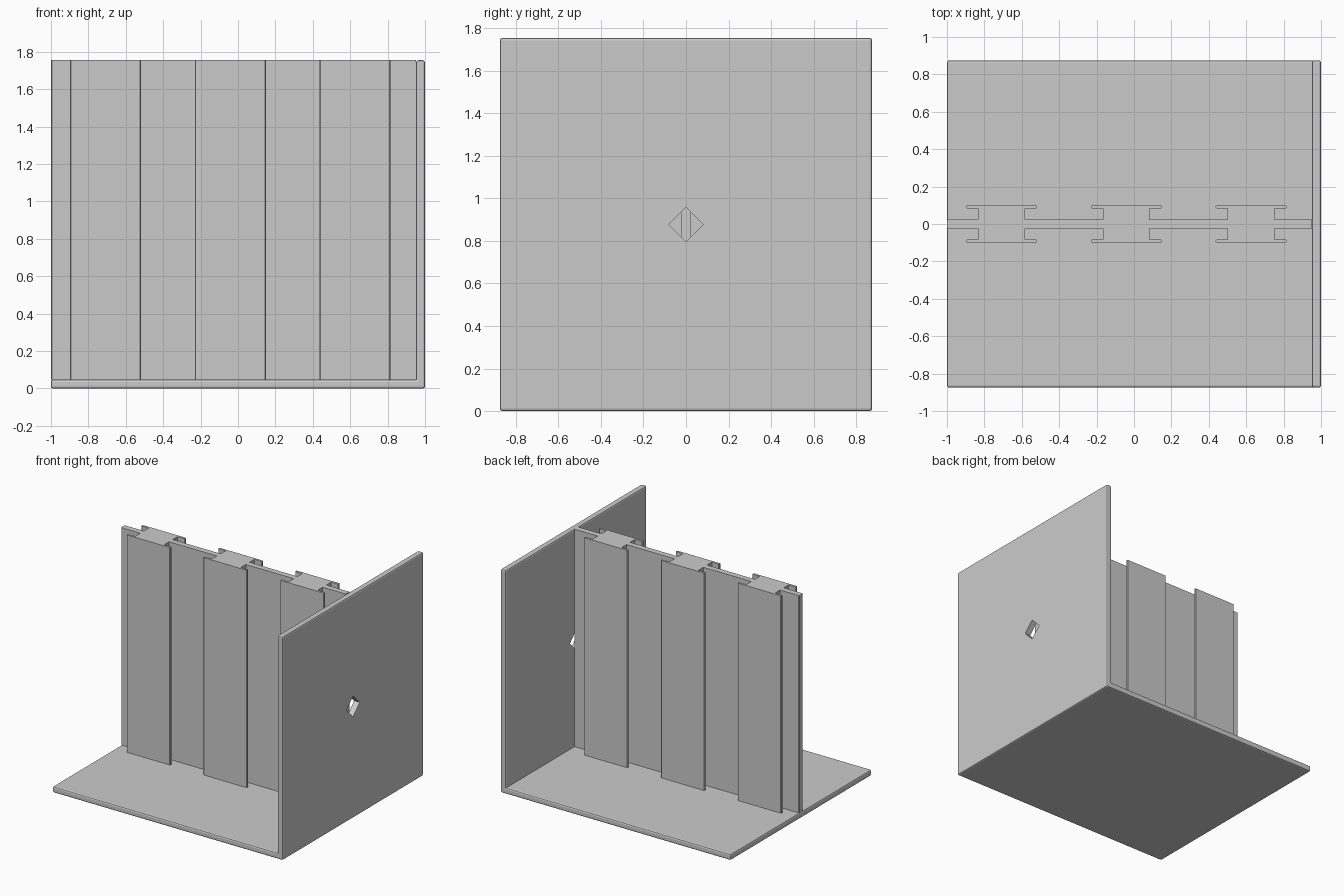
import bpy
import bmesh
import math
from mathutils import Matrix

if "Cube" in bpy.data.objects:
    bpy.data.objects.remove(bpy.data.objects["Cube"])

HALF_DEPTH, HEIGHT, PLATE = 0.875, 1.755, 0.048
CHAMFER = 0.012

grey = bpy.data.materials.new("plain grey")
grey.use_nodes = True
grey.diffuse_color = (0.6, 0.6, 0.6, 1)
grey.node_tree.nodes["Principled BSDF"].inputs["Base Color"].default_value = (0.6, 0.6, 0.6, 1)


def extrude_profile(name, points, direction):
    """Make a solid prism from a closed outline of 3D points."""
    bm = bmesh.new()
    face = bm.faces.new([bm.verts.new(p) for p in points])
    result = bmesh.ops.extrude_face_region(bm, geom=[face])
    moved = [v for v in result["geom"] if isinstance(v, bmesh.types.BMVert)]
    bmesh.ops.translate(bm, verts=moved, vec=direction)
    bmesh.ops.recalc_face_normals(bm, faces=bm.faces)
    mesh = bpy.data.meshes.new(name)
    bm.to_mesh(mesh)
    bm.free()
    mesh.materials.append(grey)
    obj = bpy.data.objects.new(name, mesh)
    bpy.context.collection.objects.link(obj)
    return obj


# Base and end wall as one L-shaped plate, chamfered on its outer edges
outline = [(-1, 0), (1, 0), (1, HEIGHT), (1 - PLATE, HEIGHT), (1 - PLATE, PLATE), (-1, PLATE)]
plate = extrude_profile("base_and_end_wall", [(x, -HALF_DEPTH, z) for x, z in outline],
                        (0, 2 * HALF_DEPTH, 0))
bm = bmesh.new()
bm.from_mesh(plate.data)
convex = [e for e in bm.edges if e.is_convex]
bmesh.ops.bevel(bm, geom=convex, offset=CHAMFER, segments=2, profile=0.5, affect="EDGES")
bm.to_mesh(plate.data)
bm.free()

# Diamond hole through the end wall
bm = bmesh.new()
bmesh.ops.create_cube(bm, size=0.115, matrix=Matrix.Translation((0.98, 0, HEIGHT / 2))
                      @ Matrix.Rotation(math.radians(45), 4, "X"))
cutter_mesh = bpy.data.meshes.new("hole_cutter")
bm.to_mesh(cutter_mesh)
bm.free()
cutter_mesh.materials.append(grey)
cutter = bpy.data.objects.new("hole_cutter", cutter_mesh)
bpy.context.collection.objects.link(cutter)
cutter.hide_render = True
cutter.hide_set(True)
hole = plate.modifiers.new("diamond_hole", "BOOLEAN")
hole.operation = "DIFFERENCE"
hole.solver = "EXACT"
hole.object = cutter

# Upright web with three T-flanged ribs on each side, drawn as one section
WEB, NECK, FLANGE = 0.023, 0.125, 0.19
INNER, OUTER, TIP = 0.083, 0.1, 0.005
side = [(-1, WEB - TIP), (-1 + TIP, WEB)]
for centre in (-0.708, -0.041, 0.626):
    half = [(NECK, WEB), (NECK, INNER), (FLANGE - TIP, INNER), (FLANGE, INNER + TIP),
            (FLANGE, OUTER - TIP), (FLANGE - TIP, OUTER)]
    side += [(centre - x, y) for x, y in half]
    side += [(centre + x, y) for x, y in reversed(half)]
side.append((1 - PLATE, WEB))
section = side + [(x, -y) for x, y in reversed(side)]
extrude_profile("ribbed_web", [(x, y, PLATE) for x, y in section], (0, 0, HEIGHT - PLATE))
